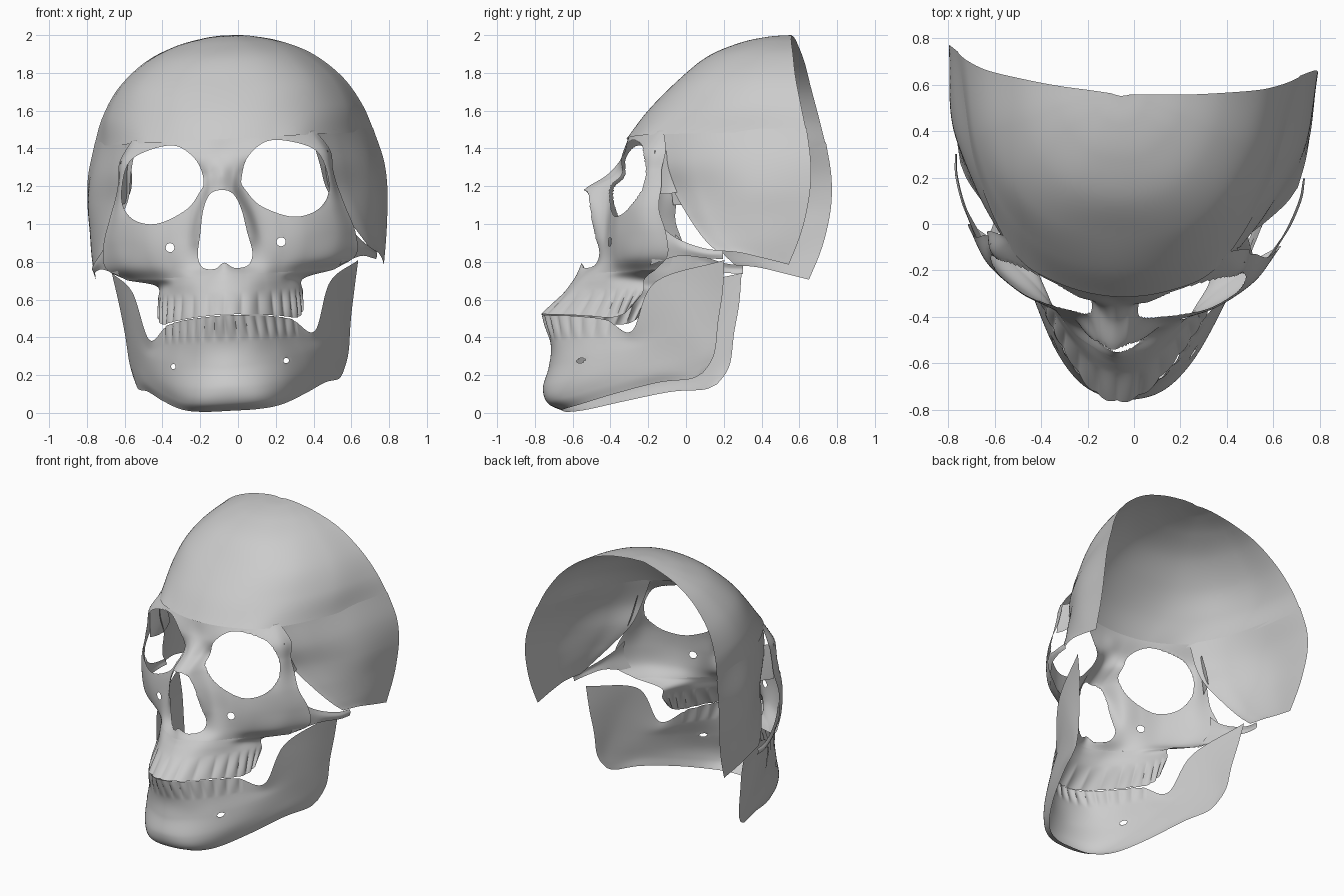
import bpy, bmesh, math
from mathutils import Vector, Matrix

# slight turn and tilt of the whole skull
POSE = (Matrix.Translation((-0.045, 0, 1)) @ Matrix.Rotation(math.radians(-4), 4, 'Z')
        @ Matrix.Rotation(math.radians(-3), 4, 'Y') @ Matrix.Translation((0, 0, -1)))


def spline(pts, n, closed=False):
    """Catmull-Rom through pts, n steps per span; midline ends stay smooth when mirrored."""
    if closed:
        p = [pts[-1]] + pts + pts[:2]
    else:
        first = 2 * pts[0] - pts[1]
        if abs(pts[0].x) < 1e-6 and abs(pts[1].x) > 1e-4:
            first = pts[1].copy()
            first.x *= -1
        p = [first] + pts + [2 * pts[-1] - pts[-2]]
    out = []
    for i in range(1, len(p) - 2):
        a, b, c, d = p[i - 1:i + 3]
        for k in range(n):
            t = k / n
            out.append(0.5 * (2 * b + (c - a) * t + (2 * a - 5 * b + 4 * c - d) * t * t
                              + (3 * b - a - 3 * c + d) * t ** 3))
    if not closed:
        out.append(pts[-1].copy())
    return out


def level(z, *xy):
    return [Vector((x, y, z)) for x, y in xy]


def ring(*xyz):
    return [Vector(p) for p in xyz]


def cut_hole(bm, outline):
    """Open a smooth hole, outline given in the front (x, z) plane."""
    poly = spline([Vector((x, 0, z)) for x, z in outline], 10, True)
    edges = list(zip(poly, poly[1:] + poly[:1]))

    def inside(c):
        hit = False
        for a, b in edges:
            if (a.z > c.z) != (b.z > c.z) and c.x < a.x + (c.z - a.z) * (b.x - a.x) / (b.z - a.z):
                hit = not hit
        return hit

    gone = [f for f in bm.faces if inside(f.calc_center_median())]
    rim = {v for f in gone for v in f.verts}
    bmesh.ops.delete(bm, geom=gone, context='FACES')
    for v in rim:
        if not v.is_valid:
            continue
        q = Vector((v.co.x, 0, v.co.z))
        best = None
        for a, b in edges:
            d = b - a
            t = max(0, min(1, (q - a).dot(d) / max(d.length_squared, 1e-12)))
            s = a + d * t
            if best is None or (s - q).length < (best - q).length:
                best = s
        if (best - q).length < 0.03:
            v.co.x = 0 if v.co.x < 1e-5 else best.x
            v.co.z = best.z


def loft(name, rings, nu=12, nv=10, deform=None, holes=()):
    """Skin a half shell through rings, cut holes, mirror it and pose it."""
    rows = [spline(r, nu) for r in rings]
    cols = [spline(list(c), nv) for c in zip(*rows)]
    bm = bmesh.new()
    grid = []
    for i, c in enumerate(cols):
        u = i / (len(cols) - 1)
        grid.append([bm.verts.new(deform(p, u) if deform else p) for p in c])
    for a, b in zip(grid, grid[1:]):
        for j in range(len(a) - 1):
            bm.faces.new((a[j], a[j + 1], b[j + 1], b[j]))
    for h in holes:
        cut_hole(bm, h)
    me = bpy.data.meshes.new(name)
    bm.to_mesh(me)
    bm.free()
    ob = bpy.data.objects.new(name, me)
    bpy.context.collection.objects.link(ob)
    ob.matrix_world = POSE
    m = ob.modifiers.new("mirror", 'MIRROR')
    m.merge_threshold = 0.0005
    for o in bpy.context.selected_objects:
        o.select_set(False)
    ob.select_set(True)
    bpy.context.view_layer.objects.active = ob
    bpy.ops.object.shade_smooth_by_angle(angle=math.radians(60))
    return ob


def teeth(z0, z1, count, u_end):
    """Bulge a row of teeth between two heights."""
    def f(p, u):
        if z0 < p.z < z1 and u < u_end:
            w = math.sin(math.pi * (p.z - z0) / (z1 - z0))
            out = Vector((p.x, p.y + 0.25, 0)).normalized()
            return p + out * w * (0.014 * abs(math.sin(math.pi * count * u / u_end)) - 0.007)
        return p
    return f


def circle(x, z, r):
    return [(x + r * math.cos(k * math.pi / 4), z + r * math.sin(k * math.pi / 4)) for k in range(8)]


# forehead and vault, open at the back
vault = [
    level(1.45, (0, -.315), (.25, -.27), (.45, -.145), (.63, .2), (.745, .69)),
    level(1.6, (0, -.2), (.27, -.145), (.48, .02), (.625, .3), (.69, .655)),
    level(1.75, (0, -.05), (.25, -.01), (.44, .13), (.55, .36), (.595, .62)),
    level(1.88, (0, .105), (.19, .14), (.33, .25), (.41, .41), (.445, .595)),
    level(1.955, (0, .275), (.12, .3), (.22, .39), (.265, .48), (.28, .575)),
    level(1.99, (0, .425), (.06, .44), (.1, .48), (.12, .525), (.13, .565)),
    level(2.0, (0, .55), (.01, .551), (.02, .553), (.03, .555), (.04, .558))]
loft("cranium_vault", vault)

# side walls of the braincase, lapped under the vault's lower edge
seam = spline(vault[0], 12)
loft("temple", [
    [seam[i] + Vector((-.006, 0, .02)) for i in (25, 33, 40, 48)],
    level(1.3, (.5, -.1), (.62, .09), (.73, .36), (.785, .715)),
    level(1.15, (.53, -.03), (.64, .12), (.76, .38), (.797, .715)),
    level(1.0, (.62, .06), (.69, .18), (.765, .4), (.79, .69)),
    ring((.69, .14, .89), (.73, .25, .88), (.77, .44, .88), (.78, .655, .88)),
    ring((.73, .21, .82), (.755, .33, .81), (.765, .46, .78), (.765, .6, .745))])

# brow, eye sockets, nose and cheekbones
orbit = [(.10, 1.23), (.14, 1.35), (.26, 1.43), (.45, 1.39), (.525, 1.31),
         (.55, 1.15), (.49, 1.05), (.36, 1.02), (.2, 1.085), (.125, 1.17)]
half_nose = [(.06, 1.16), (.1, 1.08), (.125, .95), (.145, .84), (.12, .775), (.05, .765)]
nose = [(0, 1.18)] + half_nose + [(0, .795)] + [(-x, z) for x, z in reversed(half_nose)]
cheek_base = level(.73, (0, -.58), (.12, -.53), (.21, -.47), (.29, -.38),
                   (.38, -.29), (.48, -.2), (.55, -.12))
loft("upper_face", [
    level(1.465, (0, -.303), (.1, -.296), (.2, -.275), (.3, -.235), (.4, -.17), (.46, -.12), (.49, -.085)),
    level(1.36, (0, -.335), (.08, -.335), (.2, -.32), (.33, -.28), (.44, -.23), (.53, -.16), (.56, -.07)),
    level(1.26, (0, -.42), (.06, -.375), (.13, -.32), (.3, -.3), (.44, -.25), (.545, -.17), (.57, -.09)),
    level(1.17, (0, -.55), (.06, -.51), (.12, -.4), (.25, -.34), (.42, -.29), (.55, -.19), (.59, -.09)),
    level(1.05, (0, -.55), (.11, -.495), (.17, -.41), (.28, -.37), (.42, -.32), (.56, -.22), (.63, -.1)),
    level(.92, (0, -.5), (.13, -.47), (.2, -.415), (.3, -.38), (.43, -.325), (.58, -.205), (.67, -.06)),
    level(.8, (0, -.55), (.09, -.475), (.21, -.435), (.3, -.38), (.41, -.32), (.55, -.215), (.665, -.05)),
    cheek_base], nu=14, nv=12, holes=(orbit, nose, circle(.295, .89, .024)))

# upper jaw with teeth
loft("upper_jaw", [
    cheek_base,
    level(.69, (0, -.605), (.12, -.565), (.21, -.49), (.28, -.4), (.33, -.31), (.37, -.24), (.39, -.19)),
    level(.62, (0, -.66), (.12, -.62), (.22, -.51), (.29, -.41), (.34, -.33), (.37, -.26), (.385, -.2)),
    ring((0, -.765, .52), (.12, -.715, .515), (.23, -.58, .505), (.3, -.47, .495),
         (.35, -.38, .485), (.375, -.31, .5), (.385, -.26, .54))],
    nu=16, nv=10, deform=teeth(.46, .64, 8, 1.0))

# lower jaw: chin, body and upright rear branch
loft("lower_jaw", [
    ring((0, -.65, .01), (.15, -.63, .012), (.265, -.54, .03), (.375, -.35, .08),
         (.47, -.11, .135), (.53, .06, .15), (.55, .13, .18)),
    ring((0, -.73, .05), (.155, -.7, .055), (.27, -.585, .075), (.385, -.37, .13),
         (.485, -.12, .185), (.545, .08, .2), (.57, .175, .24)),
    ring((0, -.755, .13), (.155, -.715, .13), (.28, -.59, .15), (.39, -.38, .2),
         (.495, -.11, .26), (.56, .09, .28), (.585, .2, .31)),
    ring((0, -.725, .24), (.145, -.685, .25), (.27, -.575, .26), (.38, -.385, .29),
         (.48, -.16, .33), (.56, .04, .41), (.6, .215, .45)),
    ring((0, -.715, .36), (.14, -.68, .36), (.25, -.57, .37), (.345, -.41, .38),
         (.455, -.215, .375), (.55, -.03, .55), (.625, .24, .61)),
    ring((0, -.76, .515), (.12, -.71, .51), (.235, -.575, .5), (.335, -.4, .475),
         (.44, -.255, .41), (.525, -.125, .665), (.655, .25, .775))],
    nu=18, nv=12, deform=teeth(.38, .54, 7, .52), holes=(circle(.3, .26, .014),))

# cheek arch running back to the temple
loft("cheek_arch", [
    ring((.63, -.1, .98), (.665, -.04, .915), (.705, .05, .865), (.74, .16, .83), (.75, .25, .82)),
    ring((.635, -.11, .87), (.675, -.03, .855), (.715, .05, .83), (.75, .16, .805), (.757, .25, .8)),
    ring((.58, -.15, .75), (.655, -.04, .785), (.7, .04, .795), (.74, .16, .78), (.75, .25, .775))],
    nv=6)

# outer wall inside each eye socket
loft("orbit_wall", [
    ring((.55, -.13, 1.36), (.52, -.08, 1.36), (.5, -.04, 1.36)),
    ring((.565, -.12, 1.25), (.53, -.05, 1.24), (.51, .01, 1.22)),
    ring((.58, -.11, 1.13), (.56, -.06, 1.13), (.545, -.01, 1.14))], nv=6)
